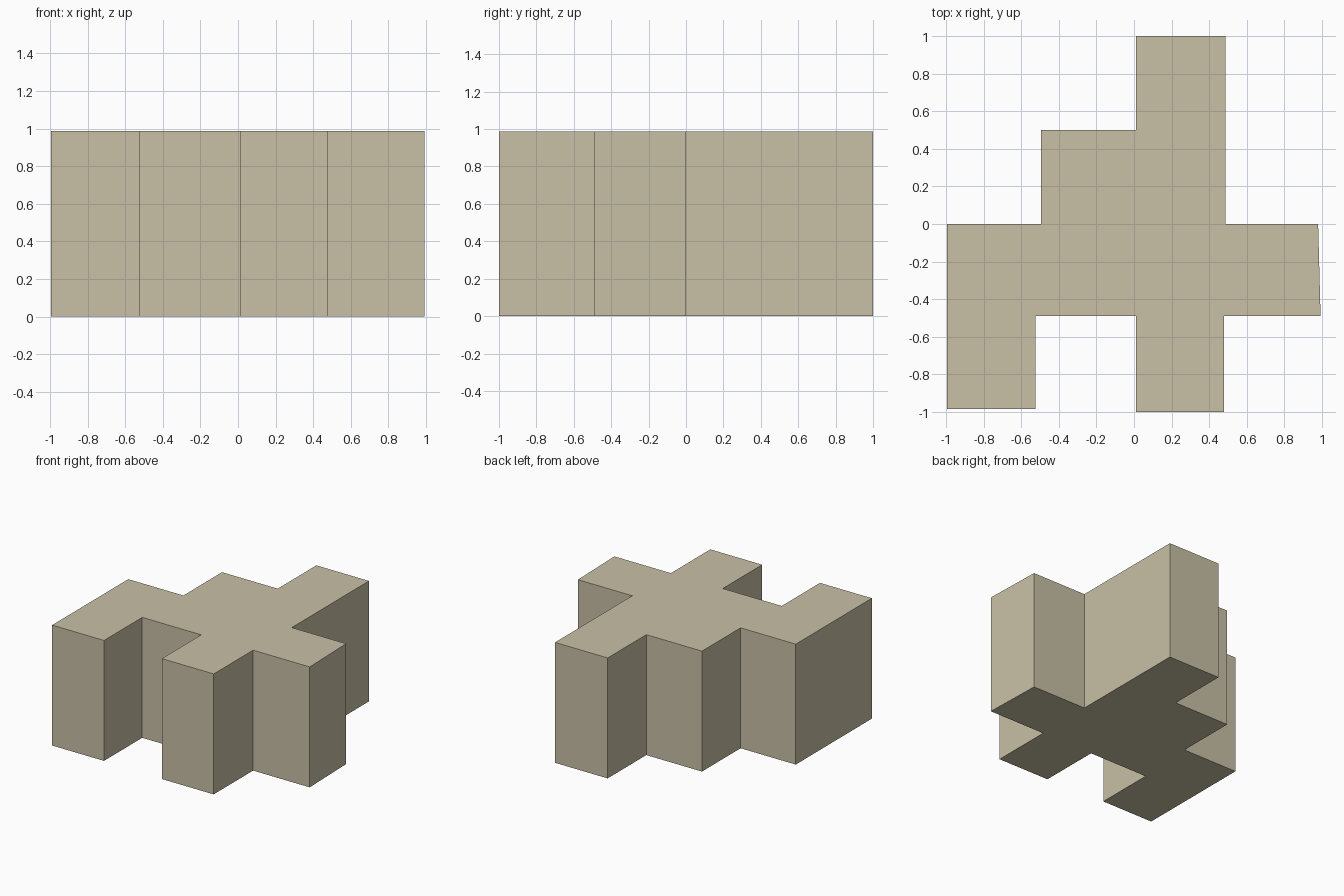
import bpy, bmesh

if "Cube" in bpy.data.objects:
    bpy.data.objects.remove(bpy.data.objects["Cube"])

HEIGHT = 0.987

# Stepped outline seen from the top, counter-clockwise
OUTLINE = [
    (-0.995, -0.985), (-0.525, -0.985), (-0.525, -0.49), (0.01, -0.49),
    (0.01, -1.0), (0.48, -1.0), (0.48, -0.49), (0.993, -0.49),
    (0.98, 0.0), (0.487, 0.0), (0.487, 1.0), (0.01, 1.0),
    (0.01, 0.5), (-0.495, 0.5), (-0.495, 0.0), (-0.995, 0.0),
]

stone = bpy.data.materials.new("sand_beige")
stone.diffuse_color = (0.58, 0.53, 0.38, 1.0)
stone.use_nodes = True
stone.node_tree.nodes["Principled BSDF"].inputs["Base Color"].default_value = stone.diffuse_color

# Extrude the outline into a solid block
bm = bmesh.new()
base = bm.faces.new([bm.verts.new((x, y, 0)) for x, y in OUTLINE])
result = bmesh.ops.extrude_face_region(bm, geom=[base], use_keep_orig=True)
top = [g for g in result["geom"] if isinstance(g, bmesh.types.BMVert)]
bmesh.ops.translate(bm, vec=(0, 0, HEIGHT), verts=top)
bmesh.ops.recalc_face_normals(bm, faces=bm.faces)

mesh = bpy.data.meshes.new("stepped_block")
bm.to_mesh(mesh)
bm.free()
mesh.materials.append(stone)
block = bpy.data.objects.new("stepped_block", mesh)
bpy.context.collection.objects.link(block)
